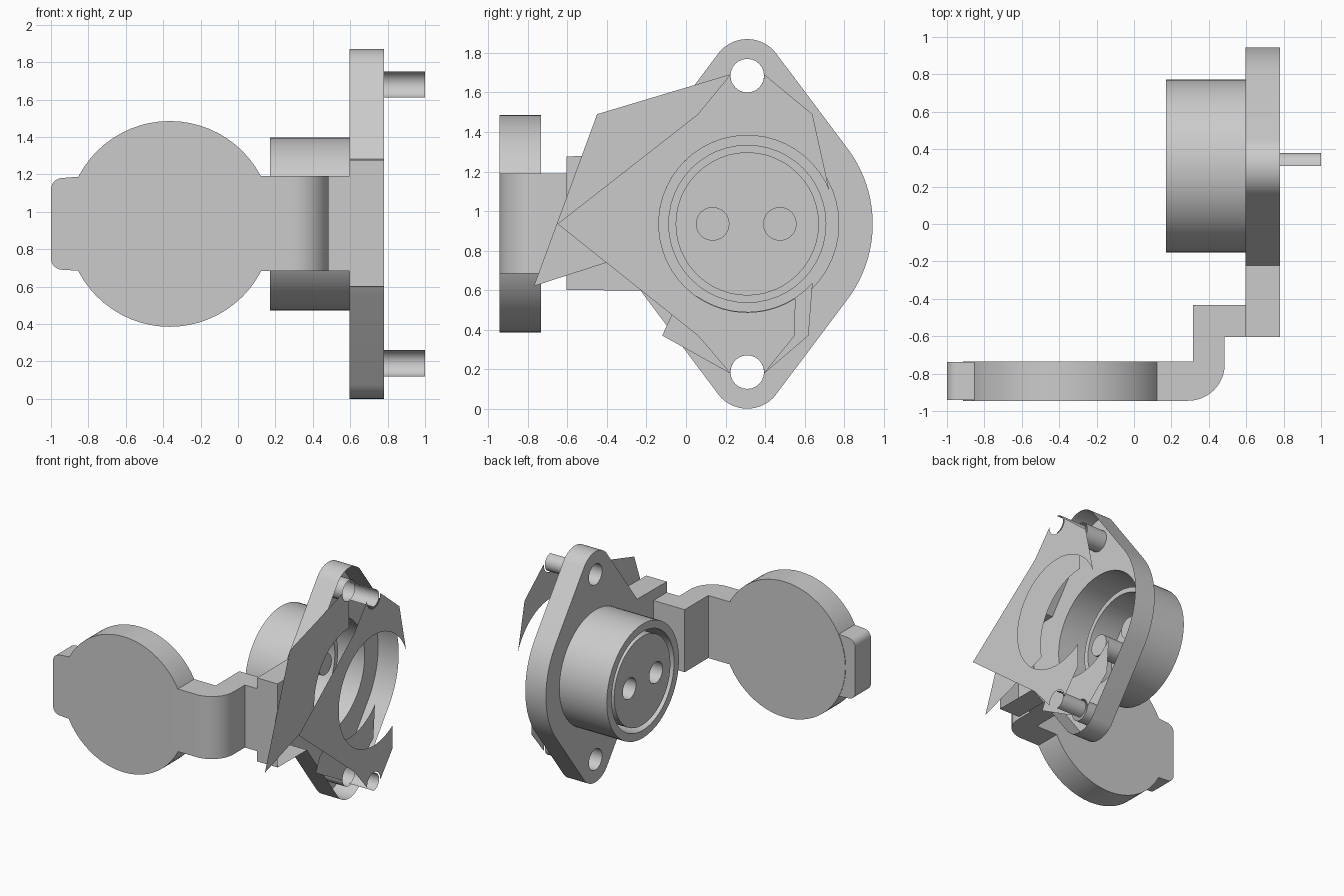
import bpy, bmesh, math
from mathutils import Vector

cube = bpy.data.objects.get("Cube")
if cube:
    bpy.data.objects.remove(cube, do_unlink=True)

grey = bpy.data.materials.new("plain_grey")
grey.use_nodes = True
grey.diffuse_color = (0.6, 0.6, 0.6, 1)
grey.node_tree.nodes["Principled BSDF"].inputs["Base Color"].default_value = (0.6, 0.6, 0.6, 1)

CY, CZ = 0.31, 0.935          # socket axis
HOLES = (1.685, 0.185)        # heights of the screw holes
PINS = (0.135, 0.475)         # y of the contact sockets
X = Vector((1, 0, 0))


def arc(r, a, b, cy=CY, cz=CZ, n=24):
    """Points of an arc from angle a to b in degrees."""
    angles = [math.radians(a + (b - a) * i / n) for i in range(n + 1)]
    return [(cy + r * math.cos(t), cz + r * math.sin(t)) for t in angles]


def circle(r, cy=CY, cz=CZ, n=48):
    return arc(r, 0, 360, cy, cz, n)[:-1]


def at_x(x):
    return lambda p: Vector((x, p[0], p[1]))


def at_y(y):
    return lambda p: Vector((p[0], y, p[1]))


def at_z(z):
    return lambda p: Vector((p[0], p[1], z))


def plate(bm, place, loops, normal):
    """Flat face bounded by the first loop, pierced by the others."""
    edges = []
    for loop in loops:
        vs = [bm.verts.new(place(p)) for p in loop]
        edges += [bm.edges.new((vs[i - 1], vs[i])) for i in range(len(vs))]
    bmesh.ops.triangle_fill(bm, edges=edges, use_beauty=True, normal=normal)


def wall(bm, loop, place_a, place_b, closed=True):
    """Strip of quads between two placements of one loop."""
    a = [bm.verts.new(place_a(p)) for p in loop]
    b = [bm.verts.new(place_b(p)) for p in loop]
    for i in range(0 if closed else 1, len(loop)):
        bm.faces.new((a[i - 1], a[i], b[i], b[i - 1]))


def finish(name, bm):
    bmesh.ops.remove_doubles(bm, verts=bm.verts, dist=0.0005)
    bmesh.ops.recalc_face_normals(bm, faces=bm.faces)
    mesh = bpy.data.meshes.new(name)
    bm.to_mesh(mesh)
    bm.free()
    mesh.materials.append(grey)
    obj = bpy.data.objects.new(name, mesh)
    bpy.context.collection.objects.link(obj)
    bpy.ops.object.select_all(action="DESELECT")
    obj.select_set(True)
    bpy.context.view_layer.objects.active = obj
    bpy.ops.object.shade_smooth_by_angle(angle=math.radians(30))


def prism(name, loop, place_a, place_b):
    bm = bmesh.new()
    normal = place_b((0, 0)) - place_a((0, 0))
    plate(bm, place_a, [loop], normal)
    plate(bm, place_b, [loop], normal)
    wall(bm, loop, place_a, place_b)
    finish(name, bm)


def sheet(name, x, loop):
    bm = bmesh.new()
    plate(bm, at_x(x), [loop], X)
    finish(name, bm)


# Flange with hinge block, open at the back
R, r = 0.635, 0.185
outline = (arc(R, -37, 37) + arc(r, 37, 143, cz=HOLES[0])[1:]
           + arc(R, 143, 147, n=2) + [(-0.605, 1.277), (-0.605, 0.6)]
           + arc(R, 212, 217, n=2) + arc(r, 217, 323, cz=HOLES[1])[:-1])
clean = [p for i, p in enumerate(outline)
         if (Vector(p) - Vector(outline[i - 1])).length > 0.002]
screw_holes = [circle(0.085, cz=z, n=24) for z in HOLES]
bm = bmesh.new()
plate(bm, at_x(0.595), [clean, circle(0.463)] + screw_holes, X)
for loop in [clean] + screw_holes:
    wall(bm, loop, at_x(0.595), at_x(0.78))
finish("flange", bm)

# Barrel with a rim and a groove around the insert
bm = bmesh.new()
steps = [(0.595, 0.463), (0.17, 0.463), (0.17, 0.4),
         (0.4, 0.4), (0.4, 0.36), (0.175, 0.36)]
for (xa, ra), (xb, rb) in zip(steps, steps[1:]):
    ring = circle(1, 0, 0)
    wall(bm, ring,
         lambda p: Vector((xa, CY + ra * p[0], CZ + ra * p[1])),
         lambda p: Vector((xb, CY + rb * p[0], CZ + rb * p[1])))
finish("barrel", bm)

# Insert disc with two blind contact sockets
bm = bmesh.new()
sockets = [circle(0.085, cy=y, n=24) for y in PINS]
plate(bm, at_x(0.175), [circle(0.36)] + sockets, X)
for loop in sockets:
    wall(bm, loop, at_x(0.175), at_x(0.45))
    plate(bm, at_x(0.45), [loop], X)
finish("contact_insert", bm)

# Half tubes behind the screw holes
for name, z in (("upper_half_tube", 1.68), ("lower_half_tube", 0.19)):
    bm = bmesh.new()
    wall(bm, arc(0.07, -90, 90, cz=z, n=12), at_x(0.78), at_x(1.0), closed=False)
    finish(name, bm)

# Thin rear sheet with a large round cut-out
upper_notch = arc(0.085, 5, -185, cz=HOLES[0], n=12)
lower_notch = arc(0.085, 185, -5, cz=HOLES[1], n=12)
sheet("rear_sheet", 1.0,
      [(0.06, 1.49), (-0.65, 0.935), (0.06, 0.37)] + lower_notch
      + [(0.55, 0.37)] + arc(0.448, -57, -338, n=40)
      + [(0.64, 1.49)] + upper_notch)

# Two thin sheets level with the flange back
sheet("upper_sheet", 0.78,
      [(-0.45, 1.49), (-0.77, 0.62), (-0.40, 0.74)]
      + arc(0.448, 194, 90, n=20) + upper_notch[6:])
sheet("lower_sheet", 0.78,
      [(-0.12, 0.37)] + lower_notch + [(0.62, 0.37)]
      + arc(0.445, -42, -125, n=16) + [(-0.07, 0.48)])

# Strap from hinge block to cap, bent in plan
strap = ([(0.6, -0.433), (0.315, -0.433), (0.315, -0.735), (-0.2, -0.735), (-0.2, -0.945)]
         + arc(0.195, -90, 0, 0.29, -0.75, 12) + [(0.485, -0.605), (0.6, -0.605)])
prism("strap", strap, at_z(0.683), at_z(1.19))

# Round cap
prism("cap", circle(0.55, -0.365, CZ, 64), at_y(-0.945), at_y(-0.735))

# Rounded pull tab on the cap
tab = ([(-0.8, 0.685), (-0.8, 1.187), (-0.86, 1.187)]
       + arc(0.06, 95, 180, -0.94, 1.12, 6) + arc(0.06, 180, 265, -0.94, 0.75, 6)
       + [(-0.86, 0.685)])
prism("pull_tab", tab, at_y(-0.941), at_y(-0.739))
